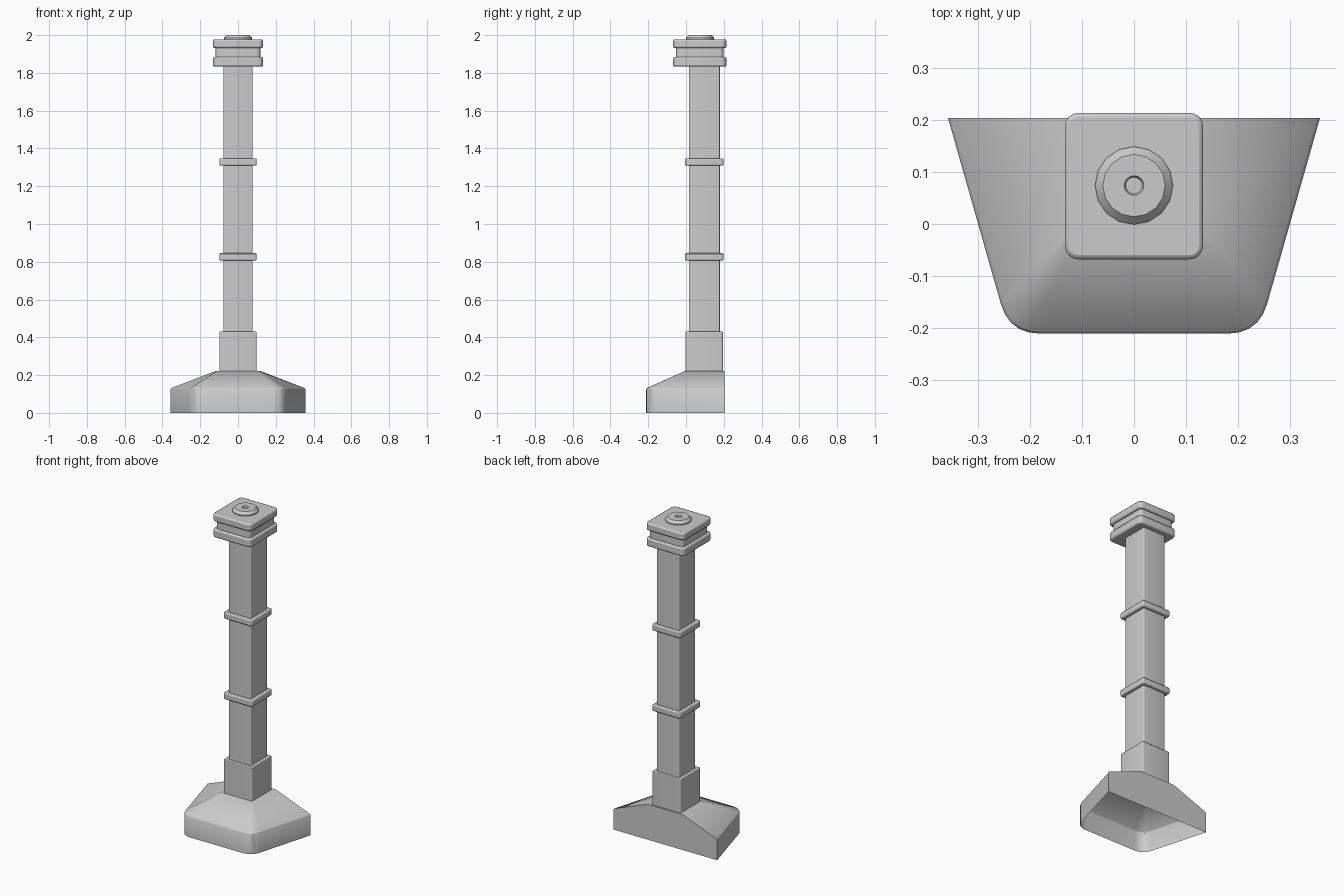
import bpy, bmesh, math
from mathutils import Vector

if "Cube" in bpy.data.objects:
    bpy.data.objects.remove(bpy.data.objects["Cube"])

BACK = 0.204


def finish(bm, name, bevel=0.0):
    bmesh.ops.recalc_face_normals(bm, faces=bm.faces)
    me = bpy.data.meshes.new(name)
    bm.to_mesh(me)
    bm.free()
    ob = bpy.data.objects.new(name, me)
    bpy.context.collection.objects.link(ob)
    if bevel:
        m = ob.modifiers.new("edge_bevel", 'BEVEL')
        m.width, m.segments = bevel, 2
        m.limit_method, m.angle_limit = 'ANGLE', math.radians(40)
    bpy.ops.object.select_all(action='DESELECT')
    ob.select_set(True)
    bpy.context.view_layer.objects.active = ob
    bpy.ops.object.shade_smooth_by_angle(angle=math.radians(35))
    return ob


def rounded_box(name, x, y0, y1, z0, z1, radius, bevel=0.0):
    """Box of half width x with rounded upright corners."""
    bm = bmesh.new()
    bmesh.ops.create_cube(bm, size=1)
    for v in bm.verts:
        v.co = Vector((v.co.x * 2 * x, (y0 + y1) / 2 + v.co.y * (y1 - y0),
                       (z0 + z1) / 2 + v.co.z * (z1 - z0)))
    upright = [e for e in bm.edges if abs(e.verts[0].co.z - e.verts[1].co.z) > 1e-4]
    bmesh.ops.bevel(bm, geom=upright, offset=radius, segments=4, profile=0.5,
                    affect='EDGES')
    return finish(bm, name, bevel)


def outline(xb, xf, yf, t, z, n=5):
    """Open outline: back right, rounded front corners, back left."""
    back, corner = Vector((xb, BACK, z)), Vector((xf, yf, z))
    a = corner + (back - corner).normalized() * t
    b = corner - Vector((t, 0, 0))
    half = [back]
    for i in range(n + 1):
        k = i / n
        half.append(a * (1 - k) ** 2 + corner * 2 * k * (1 - k) + b * k * k)
    return half + [Vector((-p.x, p.y, p.z)) for p in reversed(half)]


# Hollow foot: tapered outline, sloping shoulders, flat back, open underneath
bm = bmesh.new()
rings = [outline(0.358, 0.240, -0.211, 0.06, 0.0),
         outline(0.358, 0.240, -0.211, 0.06, 0.124),
         outline(0.352, 0.236, -0.206, 0.058, 0.132),
         outline(0.120, 0.112, -0.008, 0.008, 0.221)]
rings = [[bm.verts.new(p) for p in r] for r in rings]
for lo, hi in zip(rings, rings[1:]):
    for i in range(len(lo) - 1):
        bm.faces.new((lo[i], lo[i + 1], hi[i + 1], hi[i]))
bm.faces.new(rings[-1])
bm.faces.new([r[0] for r in rings] + [r[-1] for r in reversed(rings)])
finish(bm, "foot")

# Post, its lower sleeve and the two bands
rounded_box("sleeve", 0.099, -0.003, 0.195, 0.215, 0.43, 0.008, 0.004)
rounded_box("post", 0.078, 0.016, 0.179, 0.42, 1.84, 0.006)
for i, z in enumerate((0.807, 1.309)):
    rounded_box(f"band_{i + 1}", 0.099, -0.005, 0.198, z, z + 0.039, 0.010, 0.006)

# Head: two slabs with a recessed neck between
rounded_box("head_lower_slab", 0.133, -0.068, 0.214, 1.833, 1.884, 0.026, 0.008)
rounded_box("head_neck", 0.118, -0.053, 0.199, 1.875, 1.940, 0.020)
rounded_box("head_upper_slab", 0.133, -0.068, 0.214, 1.932, 1.978, 0.026, 0.008)

# Round top button with a small recess
bm = bmesh.new()
profile = [(0.075, 1.972), (0.075, 1.984), (0.060, 2.0), (0.019, 2.0), (0.016, 1.992)]
N = 16
rows = [[bm.verts.new((r * math.cos(math.tau * i / N),
                       0.074 + r * math.sin(math.tau * i / N), z))
         for i in range(N)] for r, z in profile]
for lo, hi in zip(rows, rows[1:]):
    for i in range(N):
        j = (i + 1) % N
        bm.faces.new((lo[i], lo[j], hi[j], hi[i]))
bm.faces.new(rows[0])
bm.faces.new(rows[-1])
finish(bm, "top_button")
